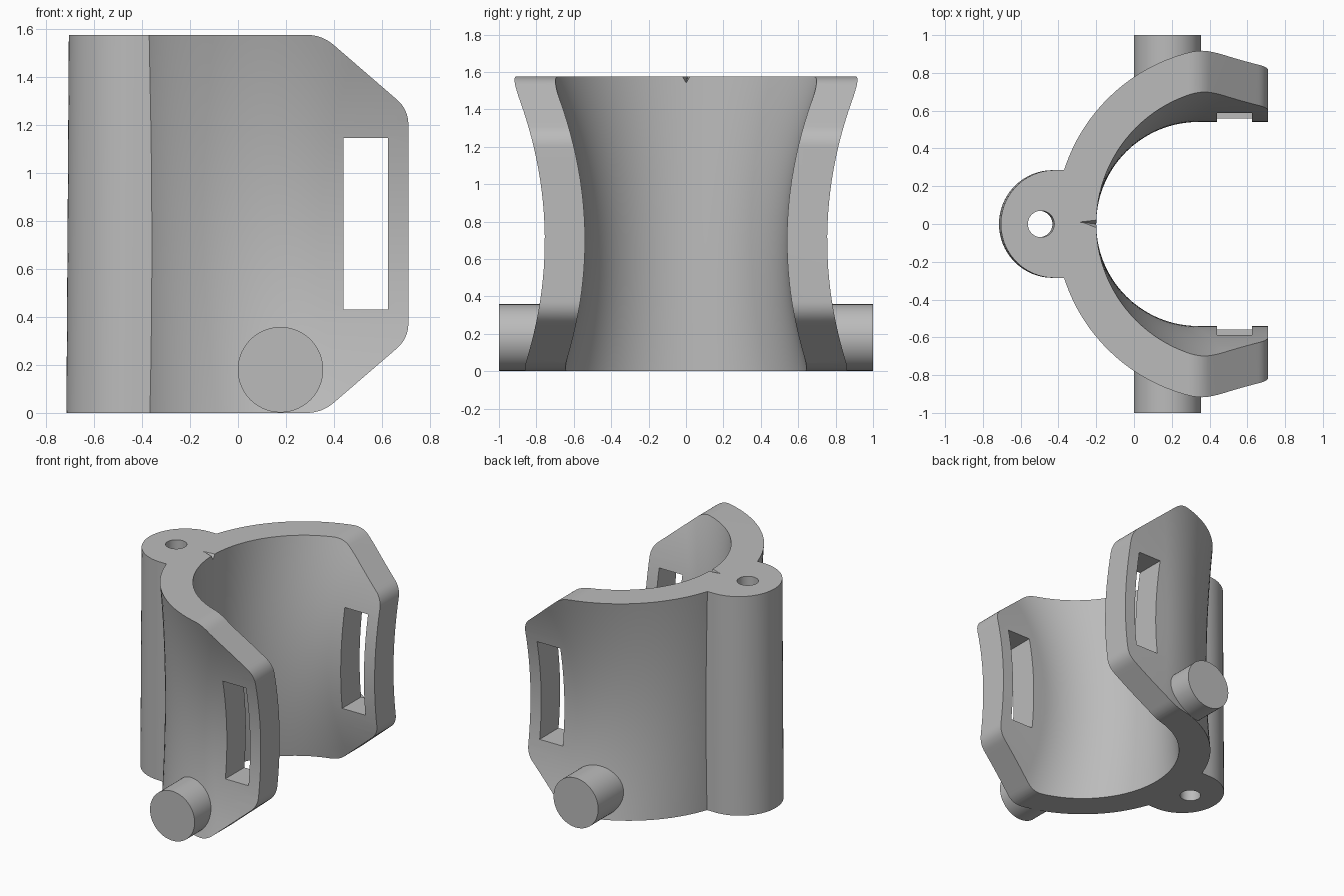
import bpy, bmesh, math
from mathutils import Vector

if "Cube" in bpy.data.objects:
    bpy.data.objects.remove(bpy.data.objects["Cube"], do_unlink=True)

HEIGHT = 1.575
MARGIN = 0.05
WALL = 0.215
BACK = -0.2        # x of the bore's back, the same at every height

grey = bpy.data.materials.new("plain_grey")
grey.use_nodes = True
grey.diffuse_color = (0.5, 0.5, 0.5, 1)
grey.node_tree.nodes["Principled BSDF"].inputs["Base Color"].default_value = grey.diffuse_color


def loft(name, rings):
    """Closed solid through rings of equal point count."""
    bm = bmesh.new()
    rows = [[bm.verts.new(p) for p in ring] for ring in rings]
    n = len(rows[0])
    for low, high in zip(rows, rows[1:]):
        for i in range(n):
            j = (i + 1) % n
            bm.faces.new((low[i], low[j], high[j], high[i]))
    bm.faces.new(rows[0][::-1])
    bm.faces.new(rows[-1])
    bmesh.ops.recalc_face_normals(bm, faces=bm.faces)
    mesh = bpy.data.meshes.new(name)
    bm.to_mesh(mesh)
    bm.free()
    mesh.materials.append(grey)
    obj = bpy.data.objects.new(name, mesh)
    bpy.context.collection.objects.link(obj)
    return obj


def boolean(target, tool, operation):
    tool.hide_render = True
    mod = target.modifiers.new("cut", "BOOLEAN")
    mod.object, mod.operation, mod.solver = tool, operation, "EXACT"
    bpy.context.view_layer.objects.active = target
    bpy.ops.object.modifier_apply(modifier=mod.name)
    bpy.data.objects.remove(tool, do_unlink=True)


def circle(r, steps=48, start=0.0, sweep=2 * math.pi, closed=True):
    count = steps if closed else steps + 1
    return [(r * math.cos(start + sweep * i / steps),
             r * math.sin(start + sweep * i / steps)) for i in range(count)]


def smooth(obj):
    bpy.ops.object.select_all(action="DESELECT")
    obj.select_set(True)
    bpy.context.view_layer.objects.active = obj
    bpy.ops.object.shade_smooth_by_angle(angle=math.radians(25))


# Flared C-shaped wall: the bore radius grows away from the waist
def wall_ring(z):
    bore = 0.54 + 0.238 * (z - 0.7) ** 2
    centre = BACK + bore
    half = dict(steps=56, start=math.pi / 2, sweep=math.pi, closed=False)
    outer = [(centre + x, y) for x, y in circle(bore + WALL, **half)]
    inner = [(centre + x, y) for x, y in circle(bore, **half)]
    end = 0.9
    path = [(end, bore + WALL)] + outer + [(end, -bore - WALL), (end, -bore)]
    path += inner[::-1] + [(end, bore)]
    return [(x, y, z) for x, y in path]


levels = [-MARGIN + (HEIGHT + 2 * MARGIN) * i / 28 for i in range(29)]
body = loft("clamp_body", [wall_ring(z) for z in levels])


# Slightly leaning hinge barrel on the back, and its pin hole
def lean(points, z):
    shift = 0.01 * (z / HEIGHT - 0.5)
    return [(x + shift, y, z) for x, y in points]


barrel = [(x - 0.425, y) for x, y in circle(0.285, 40, math.pi / 2, math.pi, False)]
barrel += [(-0.3, -0.285), (-0.3, 0.285)]
ends = (-MARGIN, HEIGHT + MARGIN)
boolean(body, loft("barrel", [lean(barrel, z) for z in ends]), "UNION")

# Side outline with chamfered, rounded front corners
corners = [Vector(p) for p in ((-1, 0), (0.35, 0), (0.71, 0.31),
                               (0.71, 1.264), (0.35, HEIGHT), (-1, HEIGHT))]
outline = [corners[0]]
for a, p, b in zip(corners, corners[1:], corners[2:]):
    s = p + (a - p).normalized() * 0.065
    e = p + (b - p).normalized() * 0.065
    for i in range(9):
        t = i / 8
        outline.append(s * (1 - t) ** 2 + p * 2 * t * (1 - t) + e * t * t)
outline.append(corners[-1])
trim = loft("outline_trim", [[(p.x, y, p.y) for p in outline] for y in (-1.2, 1.2)])
boolean(body, trim, "INTERSECT")

# Pin hole
hole = [(x - 0.497, y) for x, y in circle(0.07, 40)]
boolean(body, loft("hole_cutter", [lean(hole, z) for z in (-0.2, HEIGHT + 0.2)]), "DIFFERENCE")

# Strap slots through both arms
slot = [(0.44, 0.43), (0.625, 0.43), (0.625, 1.145), (0.44, 1.145)]
boolean(body, loft("slot_cutter", [[(x, y, z) for x, z in slot] for y in (-1.2, 1.2)]),
        "DIFFERENCE")

# Small pointed index notch in the top rim
tip = Vector((-0.29, 0.01, HEIGHT))
mouth = [Vector((BACK, y, z)) for y, z in
         ((-0.025, HEIGHT), (0, HEIGHT - 0.035), (0.025, HEIGHT))]
flare = [tip + (p - tip) * 1.4 for p in mouth]
near = [tip + (p - tip) * 0.02 for p in mouth]
for ring in (flare, near):
    ring[0].z += 0.01
    ring[2].z += 0.01
boolean(body, loft("notch_cutter", [near, flare]), "DIFFERENCE")
smooth(body)

# Round side pegs
for name, side in (("left_peg", -1), ("right_peg", 1)):
    peg = loft(name.replace("left", "front").replace("right", "back"),
               [[(0.177 + x, side * y, 0.18 + z) for x, z in circle(0.178, 56)]
                for y in (0.68, 1.0)])
    smooth(peg)
